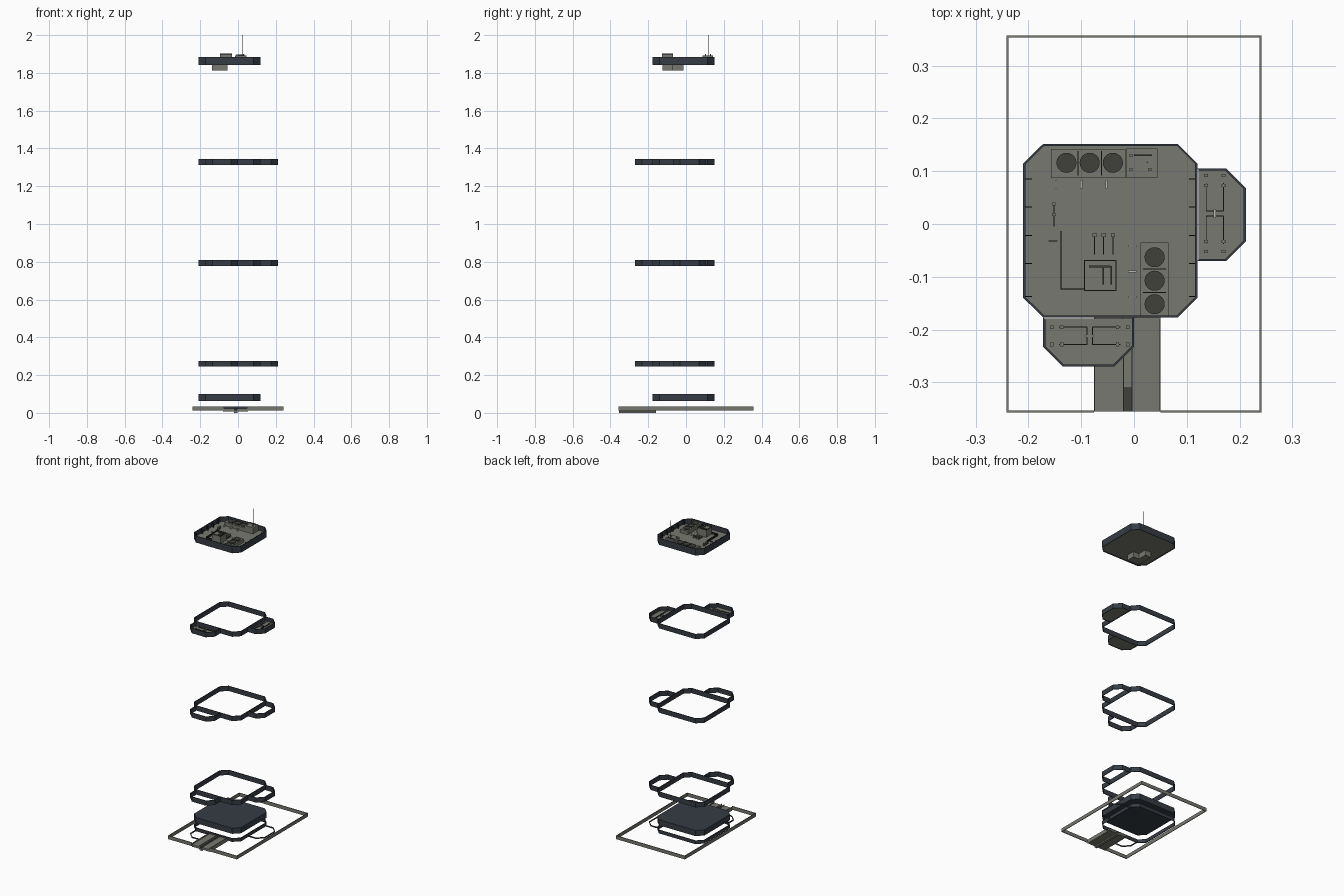
import bpy, bmesh, math
from mathutils import Vector


def mat(name, c):
    m = bpy.data.materials.new(name)
    m.diffuse_color = (*c, 1)
    return m


SLATE = mat("dark slate", (0.037, 0.046, 0.058))
GREY = mat("warm grey", (0.19, 0.19, 0.165))
DARK = mat("fan charcoal", (0.05, 0.05, 0.043))
LIGHT = mat("light grey", (0.5, 0.5, 0.48))
BLACK = mat("black trim", (0.012, 0.013, 0.015))


def finish(name, bm, m):
    bmesh.ops.recalc_face_normals(bm, faces=bm.faces)
    me = bpy.data.meshes.new(name)
    bm.to_mesh(me)
    bm.free()
    me.materials.append(m)
    ob = bpy.data.objects.new(name, me)
    bpy.context.collection.objects.link(ob)
    return ob


def prism(name, pts, z0, z1, m):
    bm = bmesh.new()
    lo = [bm.verts.new((x, y, z0)) for x, y in pts]
    hi = [bm.verts.new((x, y, z1)) for x, y in pts]
    bm.faces.new(lo)
    bm.faces.new(hi)
    n = len(pts)
    for i in range(n):
        j = (i + 1) % n
        bm.faces.new((lo[i], lo[j], hi[j], hi[i]))
    return finish(name, bm, m)


def inset(pts, t):
    """Offset a clockwise or counter-clockwise convex outline inwards."""
    c = sum((Vector(p) for p in pts), Vector((0, 0))) / len(pts)
    out, n = [], len(pts)
    for i in range(n):
        a, b, d = (Vector(pts[k % n]) for k in (i - 1, i, i + 1))
        ns = []
        for p, q in ((a, b), (b, d)):
            e = (q - p).normalized()
            nv = Vector((-e.y, e.x))
            ns.append(nv if nv.dot(c - p) > 0 else -nv)
        s = ns[0] + ns[1]
        out.append(tuple(b + s * (t / (s.dot(ns[0])))))
    return out


def ring(name, pts, z0, z1, m, t=0.004, closed=True):
    bm = bmesh.new()
    rows = [[bm.verts.new((x, y, z)) for x, y in loop]
            for loop, z in ((pts, z0), (pts, z1), (inset(pts, t), z1), (inset(pts, t), z0))]
    n = len(pts)
    for k in range(4):
        a, b = rows[k], rows[(k + 1) % 4]
        for i in range(n if closed else n - 1):
            j = (i + 1) % n
            bm.faces.new((a[i], a[j], b[j], b[i]))
    if not closed:
        bm.faces.new([r[0] for r in rows])
        bm.faces.new([r[-1] for r in rows])
    return finish(name, bm, m)


def box(name, x0, x1, y0, y1, z0, z1, m):
    return prism(name, [(x0, y0), (x1, y0), (x1, y1), (x0, y1)], z0, z1, m)


def disc(name, x, y, r, z0, z1, m, n=24):
    a = [2 * math.pi * i / n for i in range(n)]
    return prism(name, [(x + r * math.cos(t), y + r * math.sin(t)) for t in a], z0, z1, m)


# Footprint outlines: chamfered square tower with two bays
MAIN = [(-0.172, 0.152), (-0.21, 0.115), (-0.21, -0.14), (-0.172, -0.177),
        (0.083, -0.177), (0.12, -0.14), (0.12, 0.115), (0.083, 0.152)]
FRONT = [(-0.172, -0.177), (-0.172, -0.233), (-0.135, -0.27),
         (-0.037, -0.27), (0, -0.233), (0, -0.177)]
SIDE = [(0.12, 0.105), (0.175, 0.105), (0.212, 0.068),
        (0.212, -0.033), (0.175, -0.07), (0.12, -0.07)]

# Site boundary wall, open at the driveway
SITE = [(-0.076, -0.355), (-0.24, -0.355), (-0.24, 0.355),
        (0.24, 0.355), (0.24, -0.355), (0.05, -0.355)]
for i in range(5):
    (xa, ya), (xb, yb) = SITE[i], SITE[i + 1]
    box("site_wall", min(xa, xb) - (0.002 if ya != yb else 0), max(xa, xb) + (0.002 if ya != yb else 0),
        min(ya, yb) - 0.002, max(ya, yb) + 0.002, 0.012, 0.034, GREY)

# Driveway with central channel
box("driveway_left", -0.076, -0.021, -0.355, -0.16, 0.008, 0.022, GREY)
box("driveway_right", -0.003, 0.05, -0.355, -0.16, 0.008, 0.022, GREY)
box("driveway_channel", -0.021, -0.003, -0.355, -0.16, 0.0, 0.012, GREY)
box("channel_grate", -0.019, -0.005, -0.353, -0.31, 0.012, 0.016, DARK)
for x in (-0.076, -0.021, -0.005, 0.048):
    box("driveway_kerb", x, x + 0.002, -0.355, -0.18, 0.006, 0.03, GREY)

# Ground outline and entrance slab
ring("ground_outline", MAIN, 0.012, 0.034, SLATE)
for p in (FRONT, SIDE):
    ring("ground_bay_outline", p, 0.014, 0.022, SLATE, 0.003, False)
prism("entrance_slab", MAIN, 0.063, 0.099, SLATE)

# Floor bands with bays
for z in (0.245, 0.778, 1.313):
    ring("floor_band", MAIN, z, z + 0.031, SLATE)
    for p in (FRONT, SIDE):
        ring("bay_band", p, z, z + 0.031, SLATE, 0.004, False)

# Bay terraces with slim fittings
for p in (FRONT, SIDE):
    prism("bay_floor", inset(p, 0.002), 1.315, 1.320, GREY)
for cx, cy, swap in ((-0.084, -0.212, False), (0.153, 0.02, True)):
    def part(name, u0, u1, v0, v1, h, m):
        a = (v0, v1, u0, u1) if swap else (u0, u1, v0, v1)
        box(name, cx + a[0], cx + a[1], cy + a[2], cy + a[3], 1.32, 1.32 + h, m)
    for s in (-1, 1):
        for v in (-0.017, 0.016):
            part("terrace_rail", min(s * .005, s * .058), max(s * .005, s * .058), v, v + 0.0015, 0.006, DARK)
            for u in (0.053, 0.072):
                part("terrace_post", s * u - .003, s * u + .003, v - .003, v + .004, 0.008, GREY)
        part("terrace_rail_end", s * .005 - .001, s * .005 + .001, -.017, .017, 0.006, DARK)
    part("terrace_light", -.008, .008, -.002, .002, 0.01, LIGHT)

# Roof: parapet, deck and wall stubs
ring("parapet", MAIN, 1.843, 1.885, SLATE)
prism("roof_deck", inset(MAIN, 0.003), 1.847, 1.854, GREY)
for y in (0.085, 0.032, -0.022, -0.075, -0.137):
    box("parapet_stub", -0.206, -0.193, y - .001, y + .001, 1.854, 1.88, BLACK)
    box("parapet_stub", 0.104, 0.116, y - .001, y + .001, 1.854, 1.88, BLACK)

# Stair shaft hanging below the deck, and its rail on top
prism("stair_shaft", [(-0.138, -0.125), (-0.055, -0.125), (-0.055, -0.07),
                      (-0.095, -0.07), (-0.095, -0.013), (-0.138, -0.013)], 1.813, 1.847, GREY)
box("stair_rail", -0.139, -0.137, -0.123, -0.013, 1.854, 1.868, BLACK)
box("stair_rail_end", -0.139, -0.095, -0.124, -0.122, 1.854, 1.868, BLACK)

# Stair house and lift plant room
box("stair_house", -0.095, -0.033, -0.127, -0.068, 1.854, 1.896, GREY)
ring("stair_house_rim", [(-0.095, -0.127), (-0.033, -0.127), (-0.033, -0.068), (-0.095, -0.068)],
     1.896, 1.902, DARK, 0.002)
box("stair_house_duct", -0.085, -0.045, -0.082, -0.079, 1.896, 1.901, DARK)
for x in (-0.06, -0.045):
    box("stair_house_vent", x, x + 0.003, -0.115, -0.08, 1.896, 1.901, DARK)
box("plant_room", -0.015, 0.045, 0.087, 0.143, 1.854, 1.893, GREY)
for x, y in ((-0.006, 0.13), (-0.006, 0.103), (0.03, 0.103)):
    box("plant_vent", x - .003, x + .003, y - .003, y + .003, 1.893, 1.899, GREY)
box("plant_duct", 0.0, 0.034, 0.129, 0.132, 1.893, 1.897, DARK)
disc("antenna", 0.025, 0.117, 0.0012, 1.893, 2.0, DARK, 6)

# Cooling units with three fans each
box("cooling_unit_back", -0.157, -0.016, 0.087, 0.142, 1.854, 1.876, GREY)
box("cooling_unit_side", 0.012, 0.065, -0.175, -0.035, 1.854, 1.876, GREY)
for i in range(3):
    disc("fan", -0.128 + i * 0.044, 0.116, 0.019, 1.876, 1.880, DARK)
    disc("fan", 0.039, -0.152 + i * 0.0445, 0.019, 1.876, 1.880, DARK)
    # Pale pipe brackets in front of each fan
    x, y = -0.148 + i * 0.048, -0.138 + i * 0.048
    box("pipe_bracket", x - .002, x + .002, 0.067, 0.083, 1.854, 1.866, LIGHT)
    box("pipe_bracket", -0.011, 0.005, y - .002, y + .002, 1.854, 1.866, LIGHT)
    # Vent pipes beside the stair house
    x = -0.075 + i * 0.0175
    box("vent_cap", x - .004, x + .004, -0.025, -0.017, 1.854, 1.874, GREY)
    box("vent_pipe", x - .001, x + .001, -0.058, -0.025, 1.854, 1.862, DARK)
for i in range(2):
    box("fan_divider", -0.107 + i * .044, -0.105 + i * .044, 0.092, 0.138, 1.876, 1.882, DARK)
    box("fan_divider", 0.017, 0.061, -0.131 + i * .0445, -0.129 + i * .0445, 1.876, 1.882, DARK)

# Small flues on the left of the roof
for y in (0.038, 0.018):
    box("flue", -0.155, -0.149, y - .003, y + .003, 1.854, 1.874, GREY)
box("flue_pipe", -0.153, -0.151, -0.005, 0.035, 1.854, 1.86, DARK)
box("flue_pipe_branch", -0.162, -0.145, -0.033, -0.031, 1.854, 1.86, DARK)
